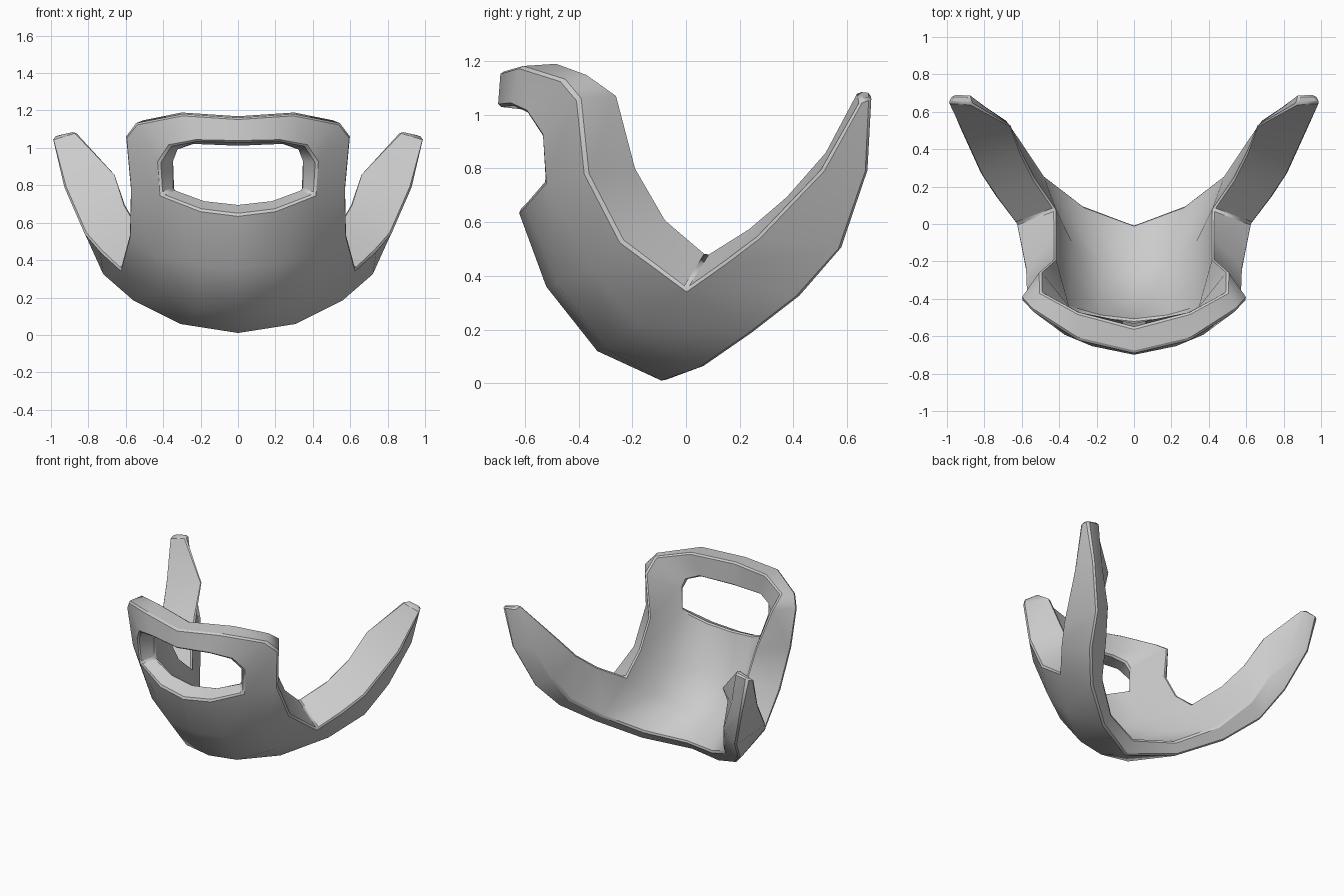
import bpy, bmesh, math

if "Cube" in bpy.data.objects:
    bpy.data.objects.remove(bpy.data.objects["Cube"])

# Each point pairs an outer position with the matching inner position (right half).
# Lower rim, running from the chin to the tip of the side strap
rim = {
    "B0": ((0, -.08, .005), (0, 0, .09)),
    "B1": ((.31, .06, .055), (.27, .10, .13)),
    "B2": ((.56, .24, .18), (.49, .27, .25)),
    "B3": ((.72, .42, .32), (.61, .45, .40)),
    "B4": ((.80, .58, .50), (.68, .55, .57)),
    "B5": ((.91, .68, .79), (.80, .63, .82)),
    "B6": ((.97, .69, 1.07), (.88, .69, 1.08)),
}
# Front edge of the side strap, starting at the notch
strap = {
    "N": ((.635, 0, .35), (.42, .08, .48)),
    "F1": ((.74, .14, .45), (.53, .24, .58)),
    "F2": ((.82, .26, .54), (.60, .38, .70)),
    "F3": ((.93, .50, .79), (.65, .52, .86)),
    "F4": ((1.0, .65, 1.05), (.87, .64, 1.09)),
}
# Chin surface
chin = {
    "A0": ((0, -.33, .12), (0, -.26, .21)),
    "A1": ((.20, -.30, .13), (.17, -.22, .22)),
    "A2": ((.42, -.18, .22), (.33, -.10, .31)),
    "C0": ((0, -.52, .36), (0, -.43, .40)),
    "C1": ((.22, -.48, .37), (.18, -.39, .42)),
    "C2": ((.44, -.35, .42), (.34, -.25, .47)),
}
# Upright cheek edge and upper rim
cheek = {
    "S1": ((.585, -.24, .53), (.42, -.07, .61)),
    "S2": ((.58, -.37, .78), (.42, -.18, .80)),
    "S3": ((.605, -.40, 1.06), (.50, -.25, 1.07)),
    "T2": ((.55, -.46, 1.13), (.50, -.36, 1.15)),
    "T1": ((.30, -.62, 1.18), (.30, -.47, 1.19)),
    "T0": ((0, -.69, 1.16), (0, -.55, 1.17)),
}
# Mouth opening
mouth = {
    "D0": ((0, -.625, .645), (0, -.51, .70)),
    "D1": ((.20, -.60, .67), (.18, -.49, .72)),
    "D2": ((.41, -.53, .75), (.34, -.45, .78)),
    "H2": ((.42, -.54, .92), (.34, -.45, .93)),
    "H3": ((.36, -.60, 1.01), (.32, -.47, .99)),
    "H4": ((.22, -.655, 1.035), (.24, -.50, 1.02)),
    "H5": ((0, -.70, 1.03), (0, -.53, 1.01)),
}
points = {**rim, **strap, **chin, **cheek, **mouth}
patches = """B0 B1 A1 A0, B1 B2 A2 A1, A2 B2 N, A0 A1 C1 C0, A1 A2 C2 C1, A2 N S1 C2,
C0 C1 D1 D0, C1 C2 D2 D1, C2 S1 S2 D2, D2 S2 S3 H2, H2 S3 T2 H3, H3 T2 T1 H4, H4 T1 T0 H5,
N B2 B3 F1, F1 B3 B4 F2, F2 B4 B5 F3, F3 B5 B6 F4"""

bm = bmesh.new()
outer = {k: bm.verts.new(p[0]) for k, p in points.items()}
inner = {k: bm.verts.new(p[1]) for k, p in points.items()}
pair = {outer[k]: inner[k] for k in points}

# Outer skin, its open edges, and the inner skin
for patch in patches.split(","):
    bm.faces.new([outer[k] for k in patch.split()])
open_edges = [e for e in bm.edges if len(e.link_faces) == 1
              and max(v.co.x for v in e.verts) > .001]
for patch in patches.split(","):
    bm.faces.new([inner[k] for k in reversed(patch.split())])

# Walls joining both skins along the rims and the opening
for e in open_edges:
    a, b = e.verts
    bm.faces.new((a, b, pair[b], pair[a]))
bmesh.ops.recalc_face_normals(bm, faces=bm.faces)

# Mirror to the left half
mirrored = bmesh.ops.duplicate(bm, geom=bm.verts[:] + bm.edges[:] + bm.faces[:])["geom"]
for v in mirrored:
    if isinstance(v, bmesh.types.BMVert):
        v.co.x *= -1
bmesh.ops.remove_doubles(bm, verts=bm.verts, dist=.0005)
bmesh.ops.recalc_face_normals(bm, faces=bm.faces)

mesh = bpy.data.meshes.new("beard_shell")
bm.to_mesh(mesh)
bm.free()
shell = bpy.data.objects.new("beard_shell", mesh)
bpy.context.collection.objects.link(shell)

grey = bpy.data.materials.new("grey")
grey.diffuse_color = (.6, .6, .6, 1)
grey.use_nodes = True
grey.node_tree.nodes["Principled BSDF"].inputs["Base Color"].default_value = grey.diffuse_color
mesh.materials.append(grey)

# Soft narrow bevel on the rims, smooth shading elsewhere
bevel = shell.modifiers.new("rim_bevel", "BEVEL")
bevel.width = .012
bevel.segments = 1
bevel.limit_method = "ANGLE"
bevel.angle_limit = math.radians(50)
bpy.context.view_layer.objects.active = shell
shell.select_set(True)
bpy.ops.object.shade_smooth_by_angle(angle=math.radians(50))
